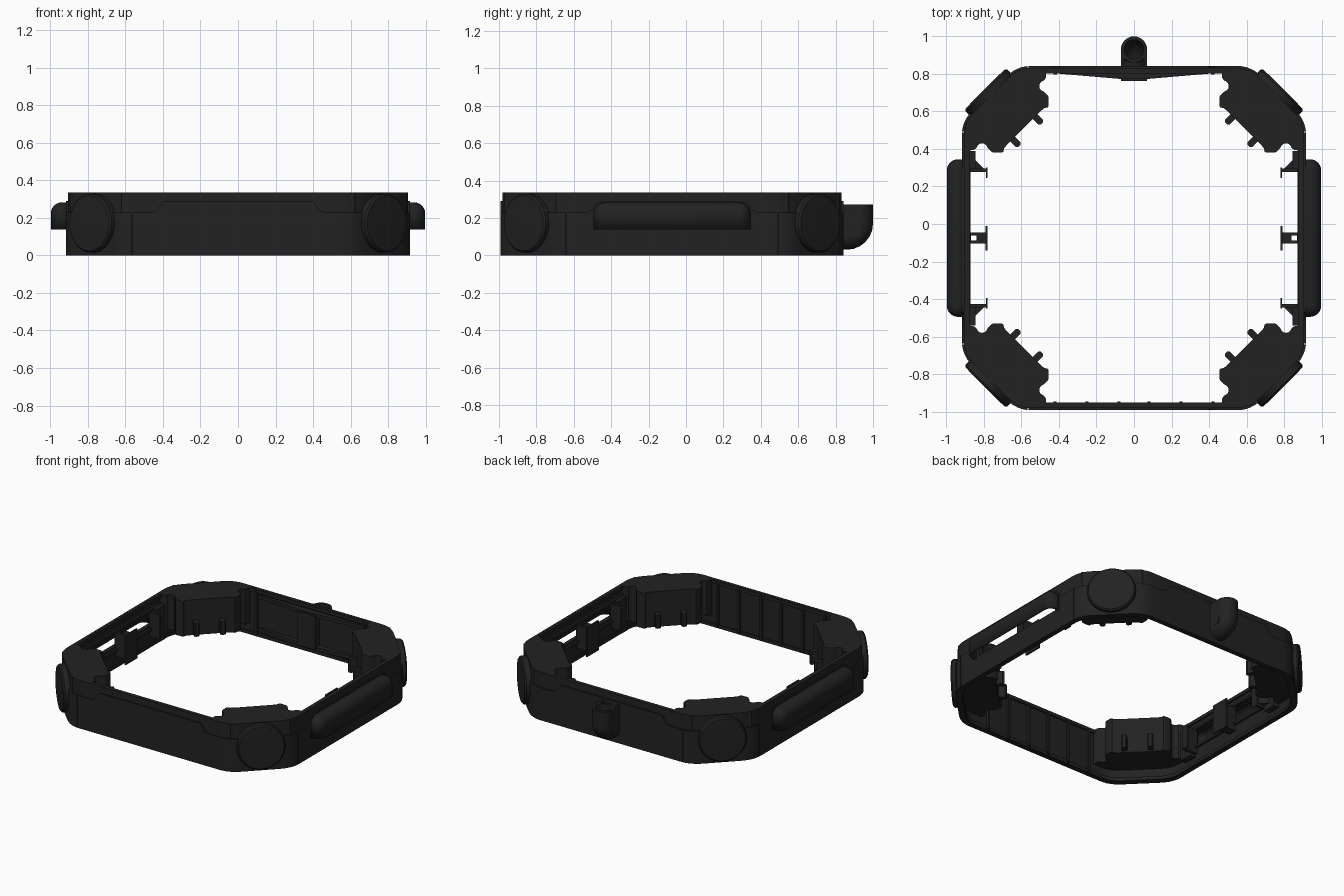
import bpy, bmesh, math
from mathutils import Vector, Matrix

if "Cube" in bpy.data.objects:
    bpy.data.objects.remove(bpy.data.objects["Cube"])

CY = -0.075          # centre of the frame in y (tube sticks out at the back)
H = 0.9175           # half width of the frame
TOP = 0.335
mat = bpy.data.materials.new("dark_plastic")
mat.diffuse_color = (0.016, 0.016, 0.016, 1)
mat.use_nodes = True
mat.node_tree.nodes["Principled BSDF"].inputs["Base Color"].default_value = mat.diffuse_color


def finish(name, bm, smooth=True):
    bmesh.ops.recalc_face_normals(bm, faces=bm.faces)
    me = bpy.data.meshes.new(name)
    bm.to_mesh(me)
    bm.free()
    ob = bpy.data.objects.new(name, me)
    bpy.context.collection.objects.link(ob)
    me.materials.append(mat)
    if smooth:
        bpy.ops.object.select_all(action='DESELECT')
        ob.select_set(True)
        bpy.context.view_layer.objects.active = ob
        bpy.ops.object.shade_smooth_by_angle(angle=math.radians(35))
    return ob


def add_box(bm, x0, x1, y0, y1, z0, z1):
    m = Matrix.Translation(((x0 + x1) / 2, (y0 + y1) / 2 + CY, (z0 + z1) / 2)) @ \
        Matrix.Diagonal((abs(x1 - x0), abs(y1 - y0), z1 - z0, 1))
    bmesh.ops.create_cube(bm, size=1, matrix=m)


def add_prism(bm, pts, z0, z1, sx=1, sy=1):
    lo = [bm.verts.new((x * sx, y * sy + CY, z0)) for x, y in pts]
    hi = [bm.verts.new((x * sx, y * sy + CY, z1)) for x, y in pts]
    n = len(pts)
    bm.faces.new(lo)
    bm.faces.new(hi)
    for i in range(n):
        j = (i + 1) % n
        bm.faces.new((lo[i], lo[j], hi[j], hi[i]))


def arc(cx, cy, r, a0, a1, n=8):
    return [(cx + r * math.cos(math.radians(a0 + (a1 - a0) * i / n)),
             cy + r * math.sin(math.radians(a0 + (a1 - a0) * i / n))) for i in range(n + 1)]


def outline():
    """Rounded octagon as (x, y, skirt height), one octant mirrored round."""
    a, c, b = Vector((.55, H)), Vector((.625, H)), Vector((.685, H - .06))
    octant = [(.385, H, .29), (.40, H, .287), (.435, H, .24), (.455, H, .23)]
    for i in range(7):
        t = i / 6
        p = a * (1 - t) ** 2 + c * 2 * t * (1 - t) + b * t * t
        octant.append((p.x, p.y, .23))
    quad = octant + [(y, x, z) for x, y, z in reversed(octant)]
    half = quad + [(x, -y, z) for x, y, z in reversed(quad)]
    return half + [(-x, y, z) for x, y, z in reversed(half)]


def ring(name, r_out, r_in, z0, z1=None):
    bm = bmesh.new()
    loops = []
    for x, y, z in outline():
        so, si, t = r_out / H, r_in / H, (z if z1 is None else z1)
        loops.append([bm.verts.new(p) for p in (
            (x * so, y * so + CY, z0), (x * so, y * so + CY, t),
            (x * si, y * si + CY, t), (x * si, y * si + CY, z0))])
    for i, a in enumerate(loops):
        b = loops[(i + 1) % len(loops)]
        for k in range(4):
            bm.faces.new((a[k], b[k], b[(k + 1) % 4], a[(k + 1) % 4]))
    return finish(name, bm)


def cut(ob, boxes):
    bm = bmesh.new()
    for b in boxes:
        add_box(bm, *b)
    cutter = finish("cutter", bm, False)
    cutter.hide_render = True
    mod = ob.modifiers.new("cut", 'BOOLEAN')
    mod.operation, mod.object, mod.solver = 'DIFFERENCE', cutter, 'EXACT'
    bpy.context.view_layer.objects.active = ob
    bpy.ops.object.modifier_apply(modifier="cut")
    bpy.data.objects.remove(cutter)


# Frame wall, stepped outer skirt, and thin inner rims
windows = [(s * .86, s * .96, -.38, .38, .15, .25) for s in (1, -1)]
seams = [(-.567, -.563, s * .90, s * .93, -.1, .5) for s in (1, -1)]
seams += [(s * .90, s * .93, t * .565 - .002, t * .565 + .002, -.1, .5)
          for s in (1, -1) for t in (1, -1)]
cut(ring("frame_wall", .907, .888, 0, TOP), windows)
cut(ring("outer_skirt", H, .905, 0), windows + seams)
ring("top_rim", .906, .877, .31, TOP - .001)
ring("bottom_rim", .906, .880, .001, .025)

# Stiffening ribs inside the front, back and side walls
bm = bmesh.new()
for x in (-.42, -.25, -.08, .08, .25, .42):
    add_box(bm, x - .008, x + .008, -.895, -.872, .01, .32)
for x in (-.42, .42):
    add_box(bm, x - .01, x + .01, .872, .895, .01, .32)
for s in (1, -1):
    for z in (.12, .255):
        add_box(bm, s * .872, s * .895, -.47, .47, z, z + .018)
finish("wall_ribs", bm, False)

# Corner blocks with scalloped edges, pegs and outer round caps
half = [(.62, .895), (.47, .895), (.47, .855)] + arc(.475, .81, .03, 80, -80) + \
    arc(.48, .745, .025, 120, 180, 4) + arc(.475, .71, .02, 180, 225, 3) + \
    arc(.485, .70, .01, 225, 226, 1)
half.append((.50, .675))
block = half + [(y, x) for x, y in reversed(half)]
for sx in (1, -1):
    for sy in (1, -1):
        tag = ("right" if sx > 0 else "left") + ("_back" if sy > 0 else "_front")
        bm = bmesh.new()
        add_prism(bm, block, .085, TOP, sx, sy)
        finish("corner_block_" + tag, bm)

        bm = bmesh.new()
        d = Vector((-1, -1)).normalized()
        t = Vector((1, -1)).normalized()
        for off in (-.085, .085):
            c = Vector((.588, .588)) + t * off
            pts = [c - t * .018, c + t * .018, c + t * .018 + d * .042,
                   c + t * .01 + d * .052, c - t * .01 + d * .052, c - t * .018 + d * .042]
            add_prism(bm, [tuple(p) for p in pts], .095, .19, sx, sy)
        finish("corner_pegs_" + tag, bm, False)

        bm = bmesh.new()
        n = Vector((sx, sy, 0)).normalized()
        rot = n.to_track_quat('Z', 'Y').to_matrix().to_4x4()
        prof = [(.157, 1.06), (.157, 1.112), (.148, 1.122), (.10, 1.124)]
        rings = []
        for r, dist in prof:
            m = Matrix.Translation(n * dist + Vector((0, CY, .172))) @ rot
            rings.append([bm.verts.new(m @ Vector((r * math.cos(k * math.pi / 24),
                          r * math.sin(k * math.pi / 24), 0))) for k in range(48)])
        for a, b in zip(rings, rings[1:]):
            for k in range(48):
                bm.faces.new((a[k], a[(k + 1) % 48], b[(k + 1) % 48], b[k]))
        bm.faces.new(rings[0])
        bm.faces.new(rings[-1])
        finish("corner_cap_" + tag, bm)

# Side grips: rounded hoods open underneath and toward the inside
for s, tag in ((1, "right"), (-1, "left")):
    bm = bmesh.new()
    add_box(bm, s * .912, s * .998, -.42, .42, .138, .283)
    outer = [e for e in bm.edges if
             (all(abs(v.co.x) > .95 for v in e.verts) and not all(v.co.z < .2 for v in e.verts))
             or (all(v.co.z > .2 for v in e.verts) and abs(e.verts[0].co.x - e.verts[1].co.x) > .01)]
    bmesh.ops.bevel(bm, geom=outer, offset=.06, segments=6, profile=.5, affect='EDGES')
    bm.normal_update()
    kill = [f for f in bm.faces if f.normal.z < -.95 or f.normal.x * s < -.95]
    bmesh.ops.delete(bm, geom=kill, context='FACES')
    ob = finish("side_grip_" + tag, bm)
    # make normals face outward before thickening inward
    big = max(ob.data.polygons, key=lambda p: p.area)
    if big.normal.dot(big.center - Vector((s * .90, CY, .18))) < 0:
        ob.data.flip_normals()
    mod = ob.modifiers.new("shell", 'SOLIDIFY')
    mod.thickness, mod.offset = .014, -1

# Side brackets: drilled centre post and hooked clips at both ends
for s, tag in ((1, "right"), (-1, "left")):
    bm = bmesh.new()
    hole = arc(.855, 0, .014, 0, 360, 16)[:-1]
    add_box(bm, s * .785, s * .84, -.03, .03, .08, .25)
    add_box(bm, s * .87, s * .895, -.03, .03, .08, .25)
    for t in (1, -1):
        add_box(bm, s * .84, s * .87, t * .014, t * .03, .08, .25)
    add_box(bm, s * .782, s * .792, -.065, .065, .06, .27)
    for t in (1, -1):
        add_box(bm, s * .785, s * .89, t * .352, t * .37, .08, .25)
        add_box(bm, s * .781, s * .79, t * .32, t * .375, .08, .25)
        add_box(bm, s * .845, s * .895, t * .37, t * .465, .06, .27)
        add_prism(bm, [(.80, .37), (.85, .37), (.85, .42)], .10, .23, s, t)
    finish("side_brackets_" + tag, bm, False)

# Back boss with tapering webs
bm = bmesh.new()
for z in (.04, .275):
    add_prism(bm, [(-.42, .90), (.42, .90), (.42, .878), (.07, .848), (-.07, .848), (-.42, .878)],
              z, z + .025)
add_box(bm, -.07, .07, .836, .90, .05, .29)
finish("back_boss", bm, False)

# Elbow tube at the back, open at the top
bm = bmesh.new()
path = [(.83, .10, 0), (.86, .10, 0)]
path += [(.86 + .07 * math.sin(a), .17 - .07 * math.cos(a), a)
         for a in [math.radians(15 * i) for i in range(1, 7)]] + [(.93, .272, math.pi / 2)]


def tube_ring(y, z, a, r):
    return [bm.verts.new((r * math.cos(k * math.pi / 16),
                          y - r * math.sin(k * math.pi / 16) * math.sin(a),
                          z + r * math.sin(k * math.pi / 16) * math.cos(a))) for k in range(32)]


loops = [tube_ring(*p, .07) for p in path] + [tube_ring(*p, .052) for p in reversed(path)]
for i, a in enumerate(loops):
    b = loops[(i + 1) % len(loops)]
    for k in range(32):
        bm.faces.new((a[k], a[(k + 1) % 32], b[(k + 1) % 32], b[k]))
finish("back_elbow_tube", bm)

# Flat web joining the tube to the back wall
bm = bmesh.new()
for s in (1, -1):
    add_box(bm, s * .054, s * .07, .90, 1.005, .10, .272)
finish("tube_web", bm, False)
